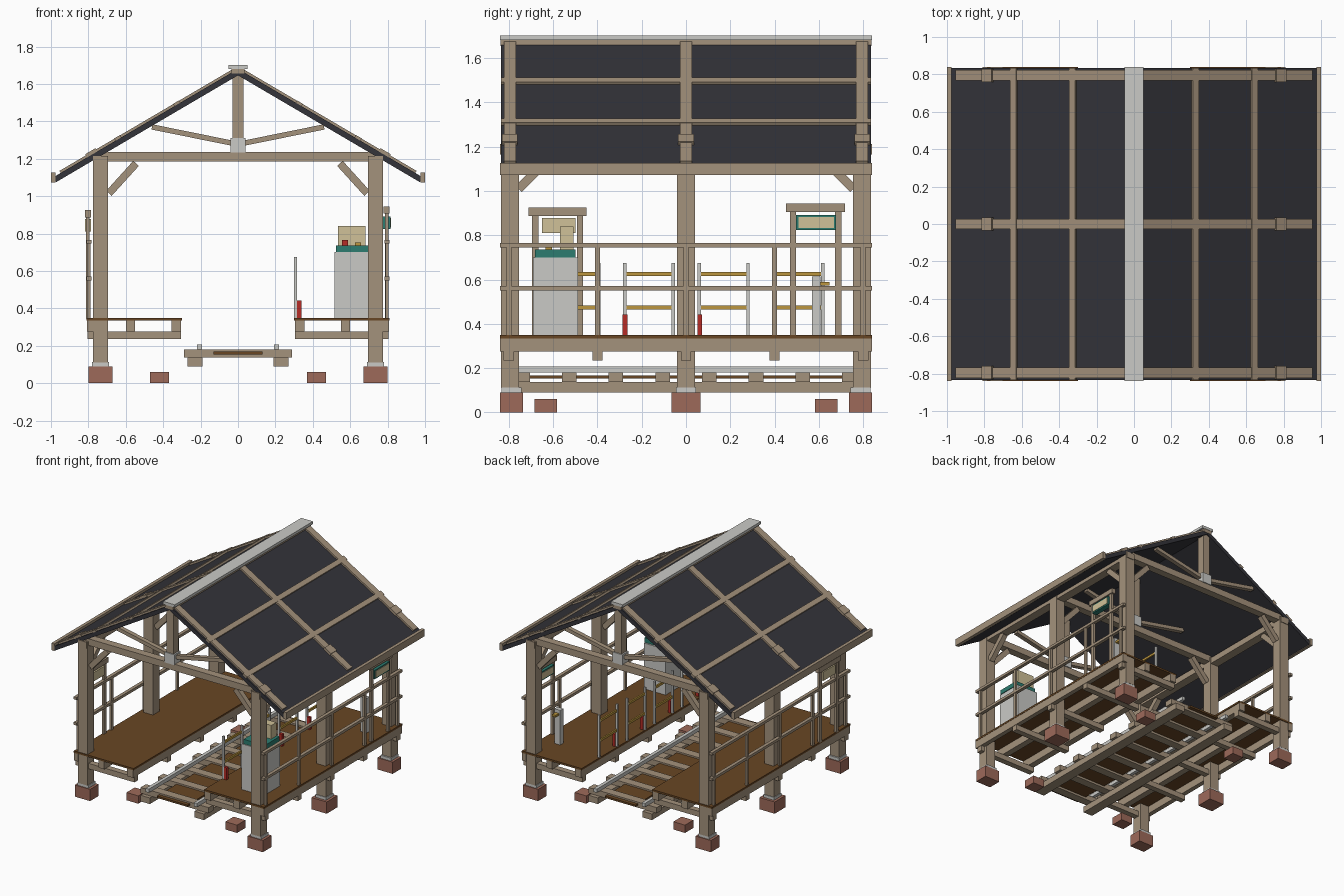
import bpy
from mathutils import Vector

cube = bpy.data.objects.get("Cube")
if cube:
    bpy.data.objects.remove(cube)


def material(name, rgb):
    lin = [(c / 255 / 12.92) if c < 11 else ((c / 255 + 0.055) / 1.055) ** 2.4 for c in rgb]
    m = bpy.data.materials.new(name)
    m.diffuse_color = (*lin, 1)
    m.use_nodes = True
    m.node_tree.nodes["Principled BSDF"].inputs["Base Color"].default_value = (*lin, 1)
    return m


WOOD = material("weathered wood", (164, 146, 124))
ROOF = material("dark roofing", (52, 52, 58))
METAL = material("pale metal", (202, 202, 198))
DECK = material("brown planks", (104, 70, 36))
BRICK = material("brick", (158, 106, 90))
TEAL = material("teal", (44, 124, 112))
CREAM = material("cream", (208, 193, 152))
GOLD = material("brass", (188, 150, 62))
RED = material("red", (182, 44, 38))


def beam(name, p, q, width, height, mat):
    """Square timber from p to q, width sideways and height upwards."""
    p, q = Vector(p), Vector(q)
    d = q - p
    x = d.normalized()
    side = Vector((0, 0, 1)).cross(x).normalized()
    up = x.cross(side)
    corners = [p + x * d.length * i + side * width * j + up * height * k
               for i in (0, 1) for j in (-.5, .5) for k in (-.5, .5)]
    faces = [(0, 1, 3, 2), (4, 6, 7, 5), (0, 4, 5, 1),
             (2, 3, 7, 6), (0, 2, 6, 4), (1, 5, 7, 3)]
    mesh = bpy.data.meshes.new(name)
    mesh.from_pydata(corners, [], faces)
    mesh.materials.append(mat)
    ob = bpy.data.objects.new(name, mesh)
    bpy.context.collection.objects.link(ob)
    return ob


def box(name, xs, ys, zs, mat):
    """Axis-aligned block from its extents."""
    x0, x1 = sorted(xs)
    y, z = sum(ys) / 2, sum(zs) / 2
    return beam(name, (x0, y, z), (x1, y, z), abs(ys[1] - ys[0]), abs(zs[1] - zs[0]), mat)


def around(c, w):
    return (c - w / 2, c + w / 2)


ENDS = (-.795, 0, .795)
LENGTH = (-.84, .84)
SLOPE = .587


def slope_point(s, x, y, lift=0):
    return (s * x, y, 1.663 - SLOPE * x + lift)


for s in (-1, 1):
    # Posts on footings, with corner braces
    for y in ENDS:
        foot = .13 if y == 0 else .104
        fy = y * .992
        box("footing", (s * .67, s * .8), around(fy, foot), (0, .09), BRICK)
        box("footing_plate", (s * .69, s * .78), around(fy, .09), (.09, .112), METAL)
        box("post", (s * .695, s * .775), around(y, .08), (.11, 1.215), WOOD)
        beam("brace", (s * .69, y, 1.015), (s * .545, y, 1.175), .04, .04, WOOD)
        # Rafter strip, clip and truss strut
        beam("rafter", slope_point(s, .03, y, .022), slope_point(s, .95, y, .022), .055, .018, WOOD)
        beam("rafter_clip", slope_point(s, .755, y, .026), slope_point(s, .81, y, .026), .07, .025, WOOD)
        beam("truss_strut", (s * .03, y, 1.283), (s * .46, y, 1.37), .035, .028, WOOD)
    for t in (-1, 1):
        beam("long_brace", (s * .735, t * .755, 1.01), (s * .735, t * .6, 1.165), .04, .04, WOOD)
        box("loose_block", (s * .37, s * .47), around(t * .633, .1), (0, .06), BRICK)
    box("wall_plate", (s * .7, s * .77), LENGTH, (1.165, 1.213), WOOD)

    # Roof slope
    beam("roof_panel", slope_point(s, 0, 0), slope_point(s, .98, 0), 1.67, .03, ROOF)
    for x in (.325, .64):
        beam("roof_batten", slope_point(s, x - .016, 0, .02), slope_point(s, x + .016, 0, .02), 1.67, .024, WOOD)
    box("eaves_board", (s * .975, s), LENGTH, (1.073, 1.127), WOOD)

    # Platform
    box("platform_deck", (s * .3, s * .81), LENGTH, (.335, .349), DECK)
    for x, w in ((.33, .05), (.575, .05), (.79, .036)):
        box("platform_stringer", around(s * x, w), LENGTH, (.276, .335), WOOD)
    for y in (-.8, -.4, 0, .4, .8):
        box("platform_joist", (s * .305, s * .805), around(y, .046), (.235, .277), WOOD)
        box("railing_post", around(s * .797, .016), around(y, .022), (.345, .75), WOOD)
    for z in (.756, .56):
        box("railing_bar", around(s * .797, .026), LENGTH, around(z, .02), WOOD)

    # Track half
    box("track_bearer", (s * .19, s * .27), (-.8, .8), (.09, .137), WOOD)
    box("track_rail", around(s * .205, .026), (-.81, .81), (.18, .208), METAL)

# Trusses
for y in ENDS:
    box("tie_beam", (-.74, .74), around(y, .06), (1.185, 1.236), WOOD)
    box("king_post", (-.03, .03), around(y, .06), (1.23, 1.665), WOOD)
    box("king_post_bracket", (-.041, .041), around(y, .075), (1.232, 1.312), METAL)
box("ridge_board", (-.035, .035), (-.838, .838), (1.655, 1.682), WOOD)
box("ridge_cap", (-.05, .05), LENGTH, (1.681, 1.702), METAL)

# Sleepers and plank walkway
for i in range(8):
    box("sleeper", (-.29, .29), around(-.738 + i * .2108, .066), (.137, .18), WOOD)
box("track_planks", (-.13, .13), (-.8, .8), (.154, .168), DECK)


def sign_frame(x, y, top, width):
    for t in (-1, 1):
        box("sign_post", around(x, .018), around(y + t * (width / 2 - .03), .028), (.345, top - .03), WOOD)
    box("sign_cap", around(x, .032), around(y, width), (top - .038, top), WOOD)


# Notice boards
sign_frame(.795, .585, .944, .265)
box("sign_rim", (.775, .815), (.497, .678), (.823, .892), TEAL)
box("sign_face", (.772, .818), (.507, .668), (.833, .882), CREAM)
sign_frame(-.803, -.58, .925, .262)
box("board_face", (-.818, -.785), (-.65, -.5), (.81, .878), CREAM)

# Ticket machine
box("machine_body", (.515, .7), (-.69, -.488), (.349, .7), METAL)
box("machine_top", (.525, .705), (-.682, -.5), (.7, .735), TEAL)
box("machine_panel", (.535, .682), (-.57, -.508), (.735, .84), CREAM)
box("machine_button", (.555, .587), (-.635, -.605), (.735, .766), RED)
box("machine_tray", (.625, .657), (-.635, -.605), (.735, .753), GOLD)

# Small ticket post
box("ticket_post", (.645, .695), (.57, .608), (.349, .615), METAL)
box("ticket_slot", (.655, .685), (.605, .648), (.574, .59), GOLD)

# Gates along the platform edge
for i in range(4):
    y = -.614 + i * .337
    for dy in (0, .22):
        box("gate_post", around(.308, .015), around(y + dy, .015), (.349, .675), METAL)
    for z in (.626, .475):
        box("gate_bar", around(.308, .012), (y, y + .22), around(z, .018), GOLD)
    box("gate_box", (.315, .34), around(y + .002, .022), (.349, .442), RED)
